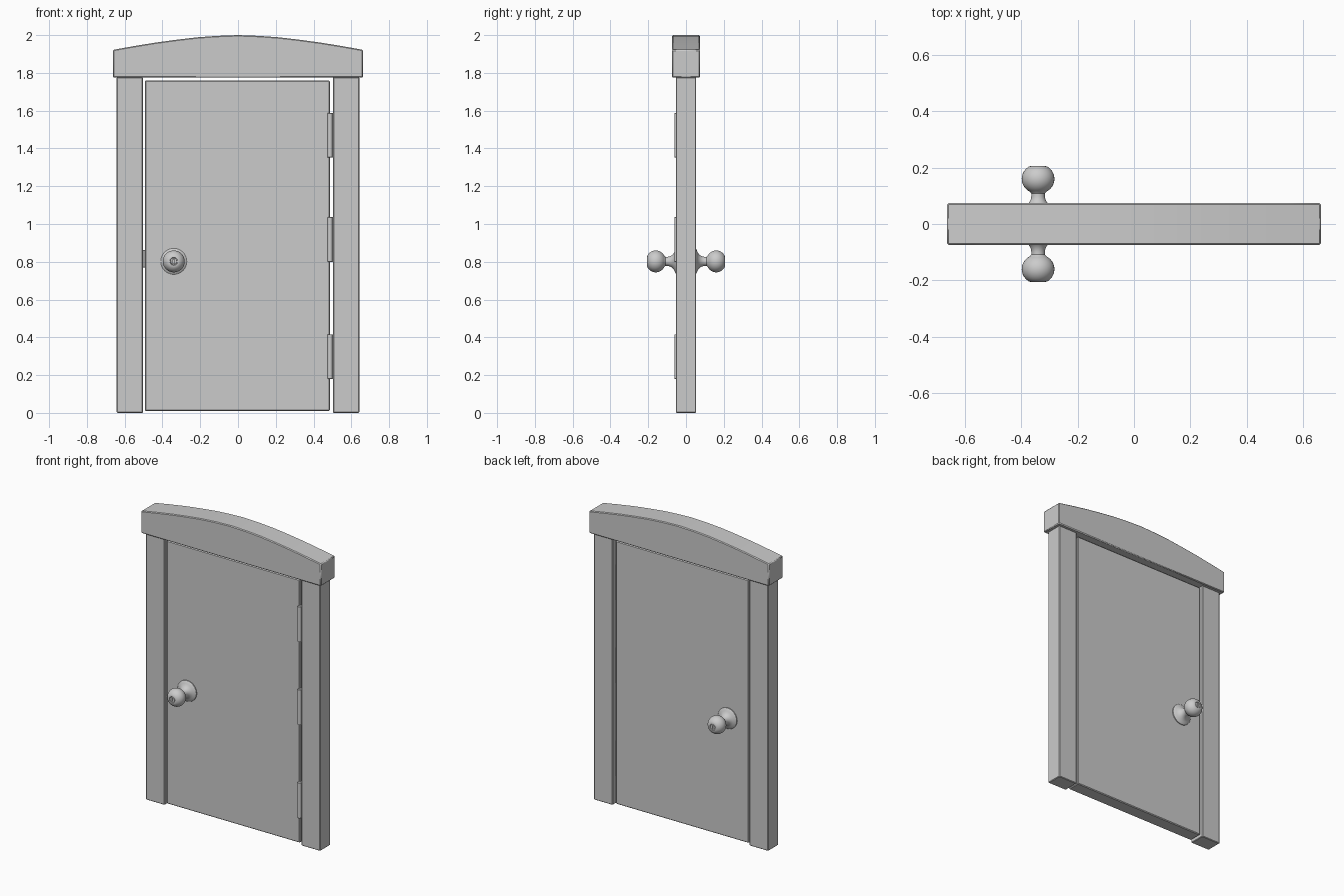
import bpy, bmesh, math
from mathutils import Vector

if "Cube" in bpy.data.objects:
    bpy.data.objects.remove(bpy.data.objects["Cube"])


def add_object(name, bm, bevel=0.0, smooth=False):
    bmesh.ops.recalc_face_normals(bm, faces=bm.faces)
    mesh = bpy.data.meshes.new(name)
    bm.to_mesh(mesh)
    bm.free()
    ob = bpy.data.objects.new(name, mesh)
    bpy.context.collection.objects.link(ob)
    if bevel:
        mod = ob.modifiers.new("Bevel", 'BEVEL')
        mod.width = bevel
        mod.segments = 1
        mod.limit_method = 'ANGLE'
        mod.angle_limit = math.radians(40)
    if smooth:
        bpy.ops.object.select_all(action='DESELECT')
        ob.select_set(True)
        bpy.context.view_layer.objects.active = ob
        bpy.ops.object.shade_smooth_by_angle(angle=math.radians(35))
    return ob


def box(name, lo, hi, bevel=0.0):
    lo, hi = Vector(lo), Vector(hi)
    bm = bmesh.new()
    bmesh.ops.create_cube(bm, size=1)
    for v in bm.verts:
        v.co = (lo + hi) / 2 + v.co * (hi - lo)
    return add_object(name, bm, bevel)


def lathe_y(name, profile, x, z, sign, steps=32):
    """Revolve (radius, distance) points about an axis along y."""
    bm = bmesh.new()
    verts = [bm.verts.new((x + r, sign * d, z)) for r, d in profile]
    edges = [bm.edges.new(pair) for pair in zip(verts, verts[1:])]
    bmesh.ops.spin(bm, geom=verts + edges, cent=(x, 0, z), axis=(0, 1, 0),
                   angle=2 * math.pi, steps=steps, use_duplicate=False)
    bmesh.ops.remove_doubles(bm, verts=bm.verts, dist=1e-5)
    return add_object(name, bm, smooth=True)


# Door panel and posts
box("door_panel", (-0.493, -0.045, 0.01), (0.486, 0.045, 1.76), 0.005)
box("left_post", (-0.642, -0.053, 0), (-0.503, 0.053, 1.777), 0.004)
box("right_post", (0.503, -0.053, 0), (0.642, 0.053, 1.777), 0.004)

# Arched lintel: front outline extruded in depth
half = [(0.662, 1.775), (0.662, 1.922), (0.55, 1.942), (0.44, 1.960),
        (0.33, 1.975), (0.22, 1.988), (0.11, 1.996)]
outline = half + [(0, 2.0)] + [(-x, z) for x, z in reversed(half)]
bm = bmesh.new()
face = bm.faces.new([bm.verts.new((x, -0.074, z)) for x, z in outline])
ext = bmesh.ops.extrude_face_region(bm, geom=[face])
bmesh.ops.translate(bm, vec=(0, 0.148, 0),
                    verts=[g for g in ext["geom"] if isinstance(g, bmesh.types.BMVert)])
add_object("arched_lintel", bm, 0.005, smooth=True)

# Hinges: barrel at the front, leaf in the gap
for i, z in enumerate((0.298, 0.918, 1.47)):
    bm = bmesh.new()
    bmesh.ops.create_cone(bm, cap_ends=True, segments=16, radius1=0.013,
                          radius2=0.013, depth=0.236)
    bmesh.ops.translate(bm, vec=(0.487, -0.049, z), verts=bm.verts)
    add_object(f"hinge_barrel_{i + 1}", bm, 0.002, smooth=True)
    box(f"hinge_leaf_{i + 1}", (0.484, -0.047, z - 0.118), (0.505, 0.02, z + 0.118))

# Latch bolt bridging the gap beside the knob
box("latch_bolt", (-0.51, -0.025, 0.77), (-0.488, 0.025, 0.863), 0.002)

# Knobs on both faces: rosette, neck, flattened ball with lock cylinder
KX, KZ = -0.34, 0.802
base = [(0, 0.042), (0.069, 0.042), (0.069, 0.051), (0.064, 0.055), (0.052, 0.060),
        (0.040, 0.067), (0.032, 0.076), (0.026, 0.087), (0.024, 0.098), (0.024, 0.108)]
ball = [(0.058 * math.sin(a), 0.160 - 0.053 * math.cos(a))
        for a in (math.radians(d) for d in range(30, 136, 10))]
front = [(0.034, 0.203), (0.025, 0.206), (0.021, 0.206), (0.019, 0.202),
         (0.017, 0.202), (0.016, 0.205), (0, 0.205)]
for side, sign in (("front", -1), ("back", 1)):
    knob = lathe_y(f"{side}_knob", base + ball + front, KX, KZ, sign)
    y0, y1 = sorted((sign * 0.195, sign * 0.22))
    cutter = box(f"{side}_keyhole_cutter", (KX - 0.003, y0, KZ - 0.011),
                 (KX + 0.003, y1, KZ + 0.011))
    cutter.hide_render = True
    cutter.hide_viewport = True
    cut = knob.modifiers.new("Keyhole", 'BOOLEAN')
    cut.operation = 'DIFFERENCE'
    cut.solver = 'EXACT'
    cut.object = cutter
